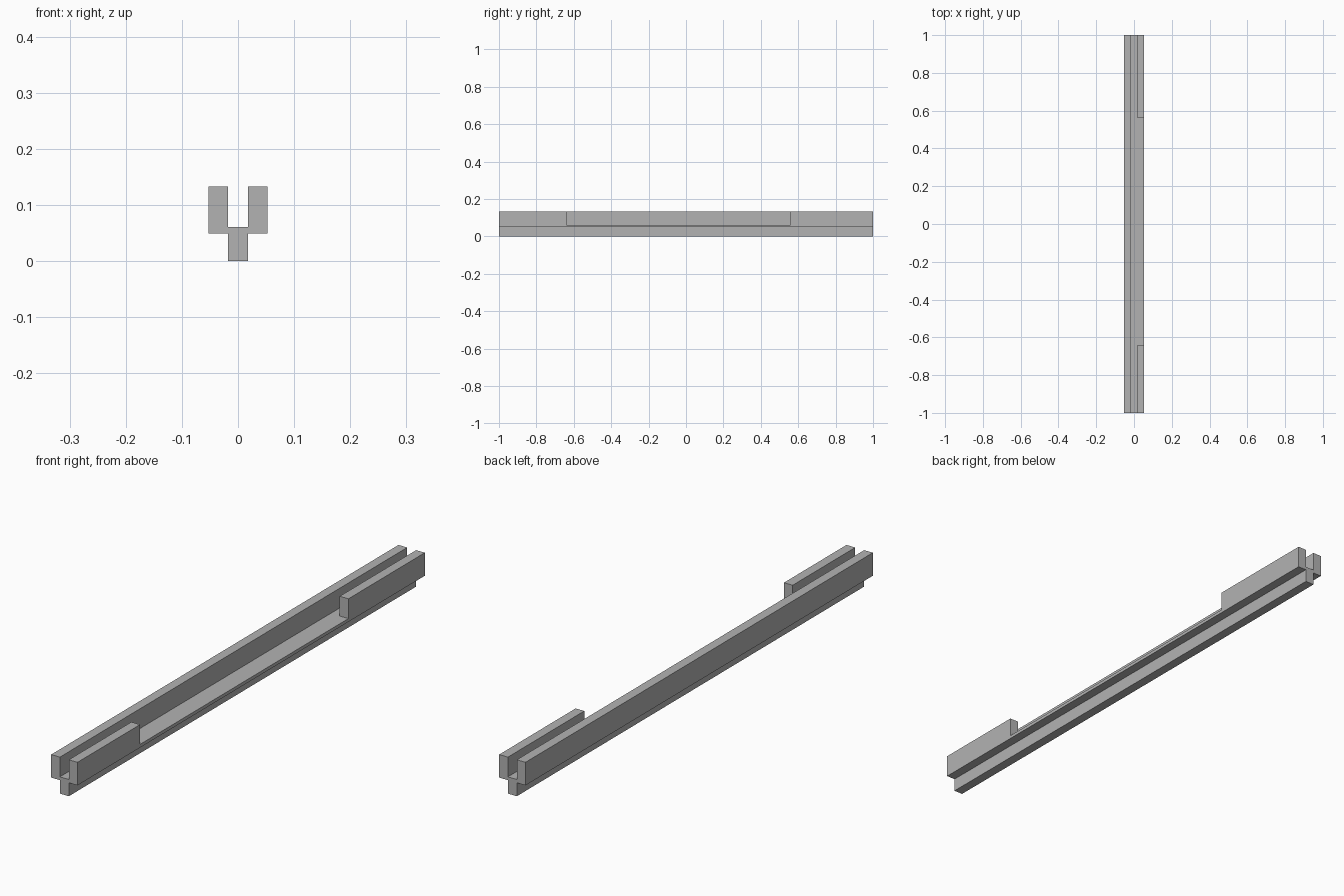
import bpy
import bmesh

cube = bpy.data.objects.get("Cube")
if cube:
    bpy.data.objects.remove(cube, do_unlink=True)

# Single grey finish
grey = bpy.data.materials.new("plain_grey")
grey.use_nodes = True
colour = (0.45, 0.45, 0.45, 1)
grey.diffuse_color = colour
grey.node_tree.nodes["Principled BSDF"].inputs["Base Color"].default_value = colour

INNER, OUTER = 0.018, 0.053           # half widths of the stem and of the rail
LEDGE, FLOOR, TOP = 0.049, 0.061, 0.133
NOTCH_START, NOTCH_END = -0.64, 0.56


def extrude_profile(name, points, y0, y1):
    """Extrude an x-z outline along y into a closed solid."""
    bm = bmesh.new()
    face = bm.faces.new([bm.verts.new((x, y0, z)) for x, z in points])
    result = bmesh.ops.extrude_face_region(bm, geom=[face])
    moved = [g for g in result["geom"] if isinstance(g, bmesh.types.BMVert)]
    bmesh.ops.translate(bm, verts=moved, vec=(0, y1 - y0, 0))
    bmesh.ops.recalc_face_normals(bm, faces=bm.faces)
    mesh = bpy.data.meshes.new(name)
    bm.to_mesh(mesh)
    bm.free()
    mesh.materials.append(grey)
    obj = bpy.data.objects.new(name, mesh)
    bpy.context.collection.objects.link(obj)
    return obj


# Channel on a narrow stem: mirrored half outline
half = [(INNER, 0), (INNER, LEDGE), (OUTER, LEDGE),
        (OUTER, TOP), (INNER, TOP), (INNER, FLOOR)]
outline = half + [(-x, z) for x, z in reversed(half)]
rail = extrude_profile("grooved_rail", outline, -1, 1)

# Long notch through the +x wall, level with the groove floor
cutter = extrude_profile("notch_cutter", [(0, FLOOR), (0.1, FLOOR), (0.1, 0.2), (0, 0.2)],
                         NOTCH_START, NOTCH_END)
cutter.hide_render = True
notch = rail.modifiers.new("notch", "BOOLEAN")
notch.operation = "DIFFERENCE"
notch.solver = "EXACT"
notch.object = cutter
bpy.context.view_layer.objects.active = rail
bpy.ops.object.modifier_apply(modifier=notch.name)
bpy.data.objects.remove(cutter, do_unlink=True)
